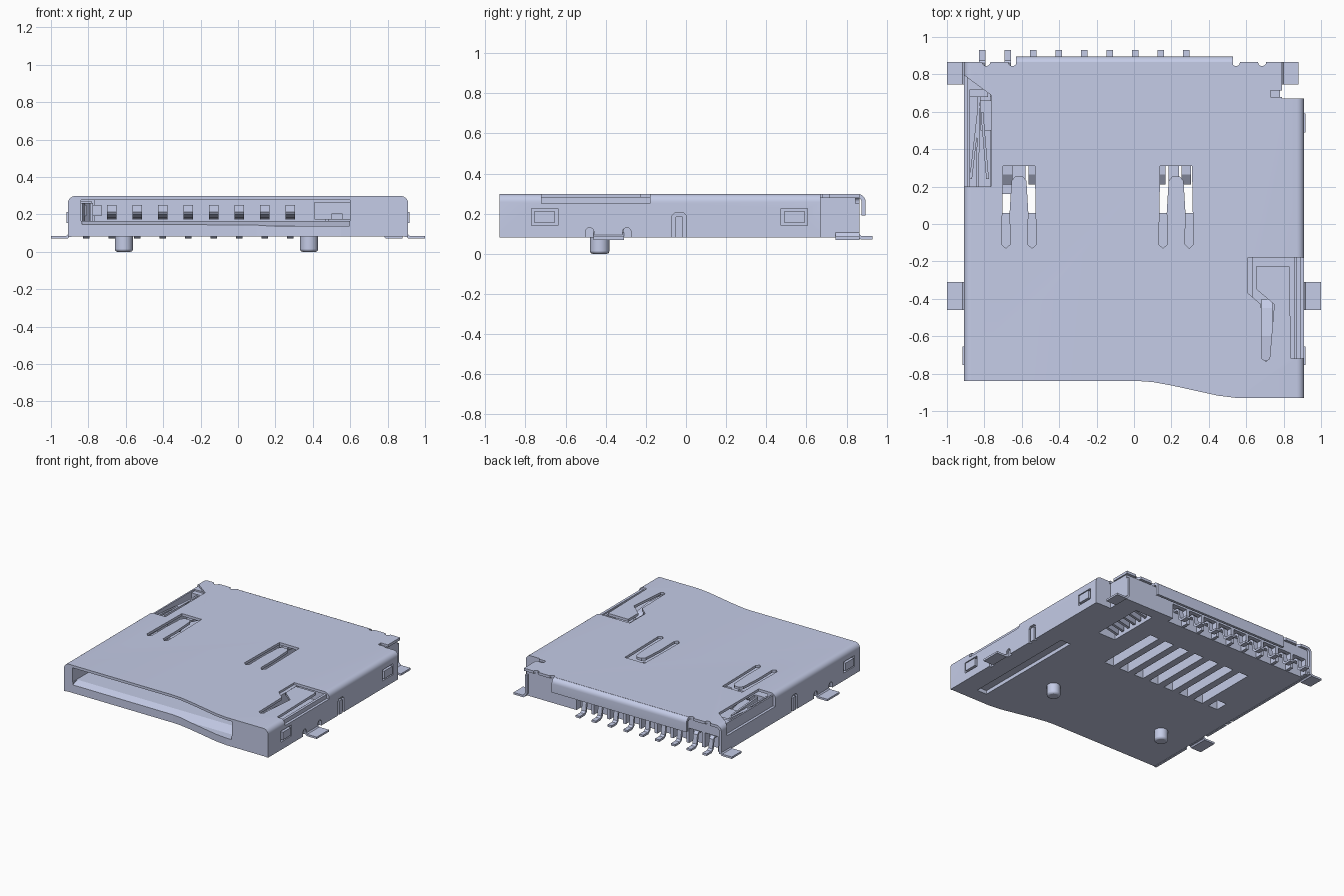
import bpy, bmesh, math
from mathutils import Vector

cube = bpy.data.objects.get("Cube")
if cube:
    bpy.data.objects.remove(cube, do_unlink=True)

metal = bpy.data.materials.new("pale_blue_grey")
metal.use_nodes = True
COLOR = (0.59, 0.64, 0.85, 1)
metal.diffuse_color = COLOR
metal.node_tree.nodes["Principled BSDF"].inputs["Base Color"].default_value = COLOR


def extrude(name, pts, axis, a, b):
    """Closed 2D outline pushed along an axis from a to b."""
    place = {"X": lambda p, d: (d, p[0], p[1]),
             "Y": lambda p, d: (p[0], d, p[1]),
             "Z": lambda p, d: (p[0], p[1], d)}[axis]
    bm = bmesh.new()
    low = [bm.verts.new(place(p, a)) for p in pts]
    high = [bm.verts.new(place(p, b)) for p in pts]
    bm.faces.new(low)
    bm.faces.new(high)
    n = len(pts)
    for i in range(n):
        j = (i + 1) % n
        bm.faces.new((low[i], low[j], high[j], high[i]))
    bmesh.ops.recalc_face_normals(bm, faces=bm.faces[:])
    mesh = bpy.data.meshes.new(name)
    bm.to_mesh(mesh)
    bm.free()
    mesh.materials.append(metal)
    obj = bpy.data.objects.new(name, mesh)
    bpy.context.collection.objects.link(obj)
    return obj


def box(name, x0, x1, y0, y1, z0, z1):
    return extrude(name, [(x0, y0), (x1, y0), (x1, y1), (x0, y1)], "Z", z0, z1)


def sheet(path, t):
    """Outline of a bent sheet: the path plus its offset to the right."""
    pts = [Vector(p) for p in path]
    inner = []
    for i, p in enumerate(pts):
        dirs = []
        if i:
            dirs.append((p - pts[i - 1]).normalized())
        if i < len(pts) - 1:
            dirs.append((pts[i + 1] - p).normalized())
        d = sum(dirs, Vector((0, 0))).normalized()
        inner.append(p + Vector((d.y, -d.x)) * t / max(d.dot(dirs[0]), 0.5))
    return pts + inner[::-1]


def arc(cx, cy, r, a0, a1, n=6):
    return [(cx + r * math.cos(math.radians(a0 + (a1 - a0) * i / n)),
             cy + r * math.sin(math.radians(a0 + (a1 - a0) * i / n))) for i in range(n + 1)]


def cut(obj, cutters):
    for c in cutters:
        c.hide_render = True
        m = obj.modifiers.new("cut", "BOOLEAN")
        m.operation, m.solver, m.object = "DIFFERENCE", "EXACT", c
    dg = bpy.context.evaluated_depsgraph_get()
    mesh = bpy.data.meshes.new_from_object(obj.evaluated_get(dg))
    obj.modifiers.clear()
    obj.data = mesh
    for c in cutters:
        bpy.data.objects.remove(c, do_unlink=True)


def smooth(obj):
    bpy.ops.object.select_all(action="DESELECT")
    obj.select_set(True)
    bpy.context.view_layer.objects.active = obj
    bpy.ops.object.shade_smooth_by_angle(angle=math.radians(30))


FRONT = [(0.03, -0.84), (0.1, -0.845), (0.2, -0.863), (0.45, -0.918), (0.55, -0.93)]
PINS = [0.28 - 0.1365 * i for i in range(9)]
T = 0.02

# Moulded housing
housing = extrude("housing", [(-0.89, -0.838)] + FRONT + [
    (0.89, -0.93), (0.89, 0.67), (0.78, 0.67), (0.78, 0.845), (-0.89, 0.845)], "Z", 0.082, 0.282)
tools = [box("card_cavity", -0.84, 0.6, -1.2, 0.68, 0.165, 0.4),
         extrude("entry_ramp", [(-1.2, 0.137), (-0.86, 0.137), (-0.77, 0.17), (-1.2, 0.2)], "X", -0.835, 0.595),
         box("side_spring_pocket", -0.878, -0.77, 0.2, 0.72, 0.11, 0.4),
         box("coil_pocket", 0.47, 0.62, 0.35, 0.76, 0, 0.25),
         box("slider_groove", 0.67, 0.755, -0.82, 0.1, 0, 0.11),
         box("lock_pocket", 0.635, 0.87, -0.74, -0.16, 0.2, 0.4),
         box("pin_recess", -0.87, 0.35, 0.79, 1, 0, 0.2)]
for i, x in enumerate(PINS[:8]):
    tools.append(box("contact_slot", x - 0.04, x + 0.04, 0.06, 0.16 if i == 7 else 0.56, 0, 0.2))
cut(housing, tools)

# Folded metal cover
section = [(-0.91, 0.08)] + arc(-0.87, 0.258, 0.04, 180, 90) + arc(0.87, 0.258, 0.04, 90, 0) + [(0.91, 0.08)]
cover = extrude("metal_cover", sheet(section, T), "Y", -0.93, 0.865)
tools = [extrude("front_trim", [(-1.1, -1.1), (0.55, -1.1)] + [(0.55, -0.93)] + FRONT[-2::-1]
                 + [(-1.1, -0.84)], "Z", -0.1, 0.5),
         box("rear_corner_trim", 0.79, 1, 0.67, 1, 0, 0.5),
         box("rear_corner_notch", 0.73, 1, 0.68, 0.715, 0, 0.5),
         extrude("side_spring_window", [(-1, 0.2), (-0.765, 0.2), (-0.765, 0.69), (-0.82, 0.73),
                                        (-0.915, 0.8), (-1, 0.8)], "Z", 0.2, 0.5),
         extrude("lock_window", [(0.61, -0.18), (1, -0.18), (1, -0.72), (0.84, -0.72), (0.83, -0.225),
                                 (0.655, -0.225), (0.655, -0.35), (0.75, -0.43), (0.725, -0.72),
                                 (0.705, -0.735), (0.685, -0.72), (0.68, -0.43), (0.61, -0.37)],
                 "Z", 0.25, 0.5)]
# U-shaped gaps around the two pressing tongues
for cx in (-0.615, 0.225):
    tools.append(extrude("tongue_gap", [
        (cx - 0.085, 0.31), (cx - 0.092, -0.11), (cx - 0.07, -0.13), (cx - 0.048, -0.11),
        (cx - 0.05, 0.06), (cx - 0.04, 0.23), (cx - 0.02, 0.255), (cx + 0.02, 0.255), (cx + 0.04, 0.23),
        (cx + 0.05, 0.06), (cx + 0.048, -0.11), (cx + 0.07, -0.13), (cx + 0.092, -0.11),
        (cx + 0.085, 0.31)], "Z", 0.25, 0.5))
# Side wall latch windows, bottom notches and a U-slot
LATCHES = [(1, -0.705), (1, 0.54), (-1, -0.705)]
for s, y in LATCHES:
    tools.append(box("latch_window", s * 0.88, s * 0.95, y - 0.066, y + 0.066, 0.14, 0.225))
for s in (-1, 1):
    for y, r in ((-0.48, 0.022), (-0.295, 0.022)):
        tools.append(extrude("side_notch", [(y + r, 0.05)] + arc(y, 0.108, r, 0, 180)
                             + [(y - r, 0.05)], "X", s * 0.88, s * 0.95))
    u_path = [(-0.07, 0.05), (-0.07, 0.19), (-0.055, 0.205), (-0.012, 0.205), (0.003, 0.19), (0.003, 0.05)]
    tools.append(extrude("u_slot", sheet(u_path, 0.018), "X", s * 0.88, s * 0.95))
for x in (-0.79, -0.65, 0.545, 0.685):
    tools.append(extrude("rear_edge_notch", arc(x, 0.866, 0.022, 180, 360) + [(x + 0.022, 0.9),
                         (x - 0.022, 0.9)], "Z", 0.25, 0.5))
cut(cover, tools)
smooth(cover)

# Rear flap of the cover
flap = extrude("rear_flap", sheet([(0.84, 0.298)] + arc(0.855, 0.258, 0.04, 90, 0) + [(0.895, 0.19)], T),
               "X", -0.63, 0.53)
smooth(flap)

# Raised latch panels with a small gap round them
for s, y in LATCHES:
    box("latch_panel", s * 0.885, s * 0.916, y - 0.05, y + 0.05, 0.153, 0.213)

# Solder tabs
for s, y0, y1 in ((1, -0.46, -0.31), (-1, -0.46, -0.31), (-1, 0.745, 0.865), (0.88, 0.745, 0.865)):
    reach = abs(s)
    sx = math.copysign(1, s)
    root = reach - 0.1
    path = [(root, 0.25 if reach < 1 else 0.14), (root, 0.105), (root + 0.018, 0.085), (reach, 0.085)]
    extrude("solder_tab", [(sx * p[0], p[1]) for p in sheet(path, 0.015)], "Y", y0, y1)

# Spring contacts and rear terminals
for i, x in enumerate(PINS):
    if i < 8:
        extrude("spring_contact", sheet([(0.7, 0.17), (0.55, 0.18), (0.31, 0.237), (0.27, 0.235),
                                         (0.22, 0.2)], 0.014), "X", x - 0.025, x + 0.025)
    leg = sheet([(0.785, 0.19), (0.83, 0.19), (0.85, 0.17), (0.86, 0.1), (0.875, 0.088), (0.93, 0.088)], 0.016)
    extrude("terminal", leg, "X", x - 0.018, x + 0.018)
    box("terminal_rib", x - 0.08, x - 0.056, 0.78, 0.845, 0.085, 0.21)

# Card slider, eject coil and detection switch
box("slider_block", 0.41, 0.6, 0.3, 0.67, 0.172, 0.265)
box("slider_step", 0.5, 0.56, 0.24, 0.32, 0.172, 0.205)
for i in range(6):
    y = 0.38 + i * 0.062
    extrude("coil_turn", [(0.48, y), (0.61, y + 0.03), (0.61, y + 0.05), (0.48, y + 0.02)], "Z", 0.1, 0.2)
box("switch_block", -0.82, -0.73, 0.5, 0.66, 0.19, 0.25)

# Leaf springs seen through the side window
for x0, x1, y0, y1 in ((-0.88, -0.835, 0.24, 0.63), (-0.79, -0.82, 0.24, 0.6), (-0.845, -0.835, 0.2, 0.7)):
    extrude("switch_leaf", [(x0, y0), (x0 + 0.014, y0), (x1 + 0.014, y1), (x1, y1)], "Z", 0.14, 0.26)
box("switch_bridge", -0.88, -0.78, 0.68, 0.76, 0.14, 0.27)

# Lock arm inside the lock window
extrude("lock_arm", [(-0.73, 0.262), (-0.6, 0.27), (-0.45, 0.25), (-0.4, 0.225), (-0.4, 0.21),
                     (-0.46, 0.235), (-0.6, 0.255), (-0.73, 0.247)], "X", 0.682, 0.74)
box("lock_rail", 0.855, 0.872, -0.72, -0.18, 0.2, 0.27)

# Locating pegs
for x in (-0.61, 0.38):
    bpy.ops.mesh.primitive_cylinder_add(vertices=32, radius=0.048, depth=0.1, location=(x, -0.43, 0.05))
    peg = bpy.context.object
    peg.name = "locating_peg"
    peg.data.materials.append(metal)
    bevel = peg.modifiers.new("bevel", "BEVEL")
    bevel.width, bevel.segments = 0.012, 2
    smooth(peg)
